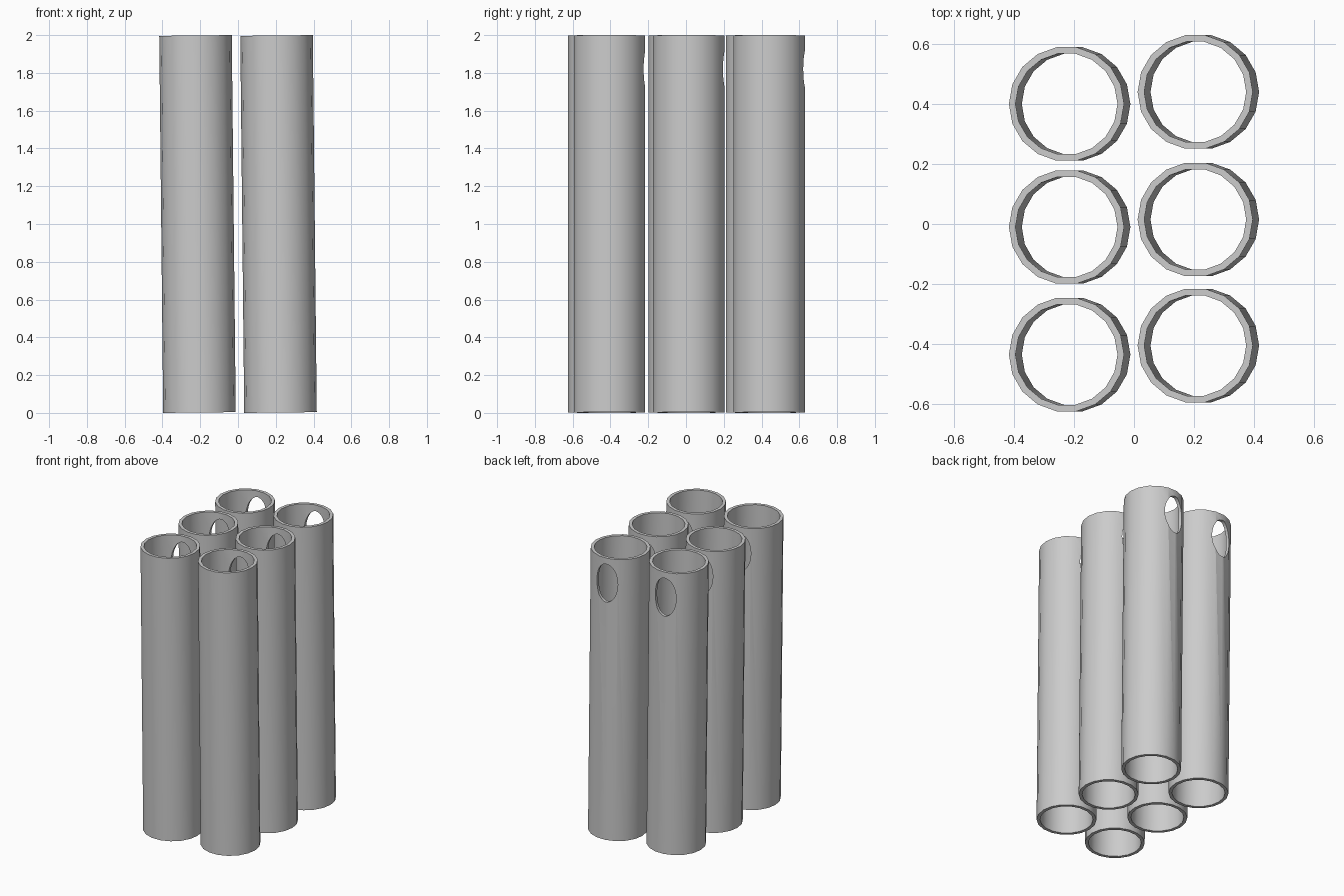
import bpy, bmesh, math
from mathutils import Matrix

if "Cube" in bpy.data.objects:
    bpy.data.objects.remove(bpy.data.objects["Cube"])

SIDES = 18
R_OUT, R_IN = 0.192, 0.170
LENGTH = 1.996
TILT = -0.0105

grey = bpy.data.materials.new("grey_metal")
grey.diffuse_color = (0.6, 0.6, 0.6, 1)
grey.use_nodes = True
grey.node_tree.nodes["Principled BSDF"].inputs["Base Color"].default_value = grey.diffuse_color


def add_object(name, bm):
    bmesh.ops.recalc_face_normals(bm, faces=bm.faces)
    mesh = bpy.data.meshes.new(name)
    bm.to_mesh(mesh)
    bm.free()
    mesh.materials.append(grey)
    obj = bpy.data.objects.new(name, mesh)
    bpy.context.collection.objects.link(obj)
    return obj


# Hollow open tube: a closed four-corner section swept round the axis
bm = bmesh.new()
section = [(R_OUT, -LENGTH / 2), (R_OUT, LENGTH / 2), (R_IN, LENGTH / 2), (R_IN, -LENGTH / 2)]
rings = []
for i in range(SIDES):
    a = 2 * math.pi * i / SIDES
    rings.append([bm.verts.new((r * math.cos(a), r * math.sin(a), z)) for r, z in section])
for i in range(SIDES):
    a, b = rings[i], rings[(i + 1) % SIDES]
    for k in range(4):
        m = (k + 1) % 4
        bm.faces.new((a[k], b[k], b[m], a[m]))
first_tube = add_object("tube", bm)

# Oval cutter for the opening near the top of the back wall
bm = bmesh.new()
bmesh.ops.create_cone(bm, cap_ends=True, segments=32, radius1=1, radius2=1, depth=0.3)
bm.transform(Matrix.Rotation(math.radians(6.5), 4, 'Z')
             @ Matrix.Translation((0, 0.23, 0.82))
             @ Matrix.Diagonal((0.077, 1, 0.135, 1))
             @ Matrix.Rotation(math.pi / 2, 4, 'X'))
cutter = add_object("opening_cutter", bm)

cut = first_tube.modifiers.new("opening", 'BOOLEAN')
cut.operation = 'DIFFERENCE'
cut.solver = 'EXACT'
cut.object = cutter
bpy.context.view_layer.objects.active = first_tube
first_tube.select_set(True)
bpy.ops.object.modifier_apply(modifier=cut.name)
bpy.data.objects.remove(cutter)
bpy.ops.object.shade_smooth_by_angle(angle=math.radians(30))

# Two staggered columns of three slightly leaning tubes
columns = {"left": (-0.2145, (-0.435, -0.01, 0.40)),
           "right": (0.2145, (-0.405, 0.015, 0.44))}
rows = ("front", "middle", "back")
for side, (x, ys) in columns.items():
    for row, y in zip(rows, ys):
        tube = first_tube.copy()
        tube.name = f"{row}_{side}_tube"
        tube.location = (x, y, 1.0)
        tube.rotation_euler = (0, TILT, 0)
        bpy.context.collection.objects.link(tube)
bpy.data.objects.remove(first_tube)
